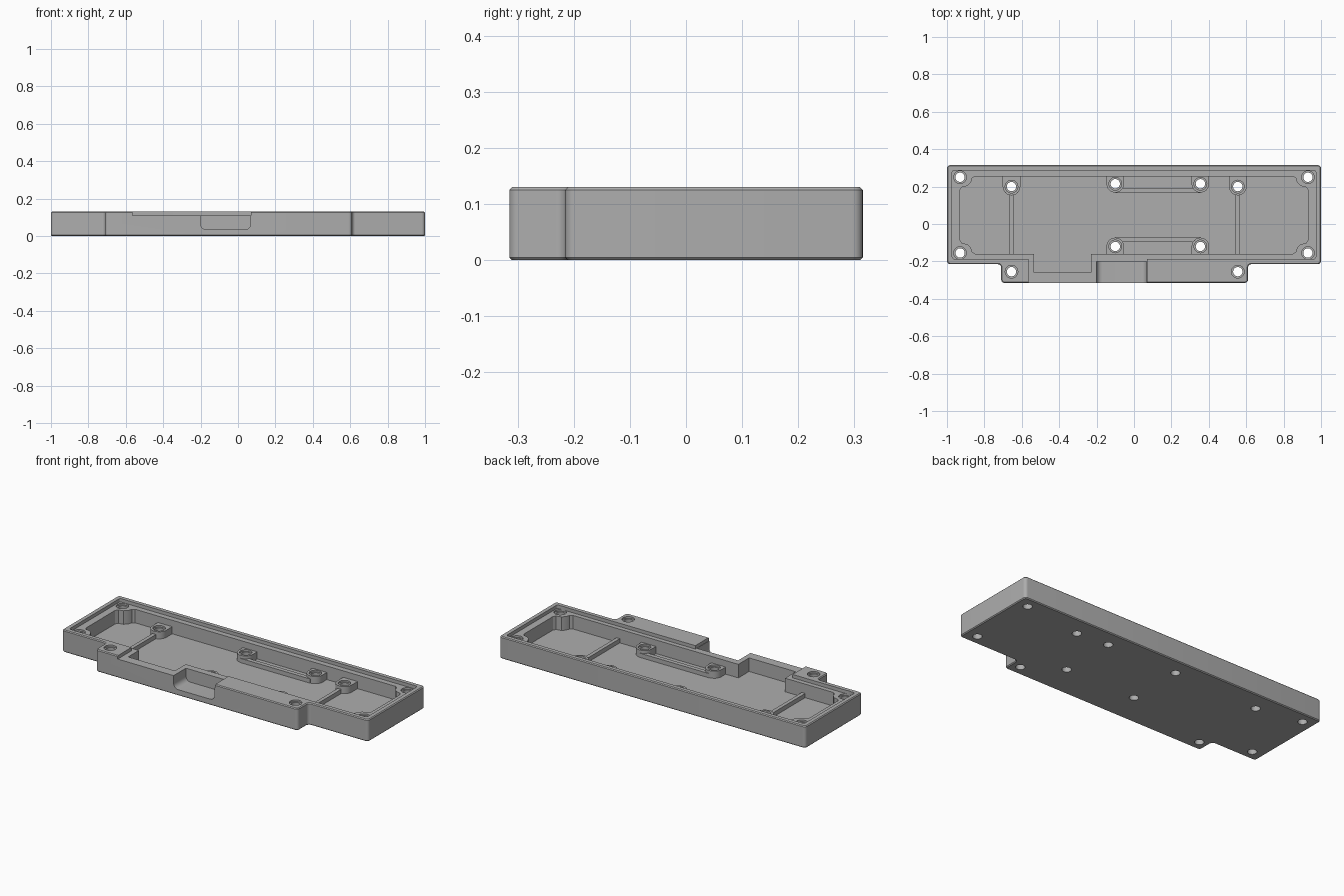
import bpy, bmesh, math
from mathutils import Vector

default = bpy.data.objects.get("Cube")
if default:
    bpy.data.objects.remove(default)

HEIGHT, LEDGE, FLOOR, BOSS, RIB = 0.13, 0.11, 0.03, 0.072, 0.055

grey = bpy.data.materials.new("mid grey")
grey.use_nodes = True
COLOUR = (0.42, 0.42, 0.42, 1)
grey.diffuse_color = COLOUR
grey.node_tree.nodes["Principled BSDF"].inputs["Base Color"].default_value = COLOUR


def rounded(points, radius, steps=6):
    """Round every corner of a closed outline."""
    result = []
    for i, p in enumerate(points):
        p = Vector(p)
        a = (Vector(points[i - 1]) - p).normalized()
        b = (Vector(points[(i + 1) % len(points)]) - p).normalized()
        half = a.angle(b) / 2
        reach = radius / math.tan(half)
        centre = p + (a + b).normalized() * radius / math.sin(half)
        start, end = p + a * reach - centre, p + b * reach - centre
        sweep = start.angle_signed(end)
        for k in range(steps + 1):
            t = -sweep * k / steps
            c, s = math.cos(t), math.sin(t)
            result.append(centre + Vector((start.x * c - start.y * s,
                                           start.x * s + start.y * c)))
    return result


def rect(x0, x1, y0, y1):
    return [(x0, y0), (x1, y0), (x1, y1), (x0, y1)]


def finish(bm, name):
    bmesh.ops.recalc_face_normals(bm, faces=bm.faces)
    mesh = bpy.data.meshes.new(name)
    bm.to_mesh(mesh)
    bm.free()
    mesh.materials.append(grey)
    obj = bpy.data.objects.new(name, mesh)
    bpy.context.collection.objects.link(obj)
    return obj


def prism(name, outline, z0, z1, chamfer=0):
    bm = bmesh.new()
    base = bm.faces.new([bm.verts.new((x, y, z0)) for x, y in outline])
    top = bmesh.ops.extrude_face_region(bm, geom=[base], use_keep_orig=True)["geom"]
    verts = [g for g in top if isinstance(g, bmesh.types.BMVert)]
    bmesh.ops.translate(bm, verts=verts, vec=(0, 0, z1 - z0))
    bmesh.ops.recalc_face_normals(bm, faces=bm.faces)
    if chamfer:
        rims = [e for e in bm.edges if abs(e.verts[0].co.z - e.verts[1].co.z) < 1e-6]
        bmesh.ops.bevel(bm, geom=rims, offset=chamfer, segments=1, affect="EDGES")
    return finish(bm, name)


def turned(name, x, y, profile, sides=24):
    """Stack of circles, given as (radius, z) pairs, closed at both ends."""
    bm = bmesh.new()
    rings = [[bm.verts.new((x + r * math.cos(math.tau * k / sides),
                            y + r * math.sin(math.tau * k / sides), z))
              for k in range(sides)] for r, z in profile]
    bm.faces.new(rings[0])
    bm.faces.new(rings[-1])
    for low, high in zip(rings, rings[1:]):
        for k in range(sides):
            n = (k + 1) % sides
            bm.faces.new((low[k], low[n], high[n], high[k]))
    return finish(bm, name)


def combine(tool, operation):
    tool.hide_render = True
    mod = tray.modifiers.new(operation.title(), "BOOLEAN")
    mod.operation, mod.solver, mod.object = operation, "EXACT", tool
    bpy.context.view_layer.objects.active = tray
    bpy.ops.object.modifier_apply(modifier=mod.name)
    bpy.data.objects.remove(tool)


# Outer body with the stepped front tab
body = [(-1, -0.215), (-0.71, -0.215), (-0.71, -0.315), (0.61, -0.315),
        (0.61, -0.215), (1, -0.215), (1, 0.315), (-1, 0.315)]
tray = prism("enclosure_tray", rounded(body, 0.018), 0, HEIGHT, 0.005)

# Recessed ledge inside the raised lip, and its opening at the front
combine(prism("ledge_cut", rounded(rect(-0.972, 0.972, -0.187, 0.287), 0.012),
              LEDGE, 0.2), "DIFFERENCE")
combine(prism("front_opening", rect(-0.565, 0.07, -0.4, -0.18), LEDGE, 0.2), "DIFFERENCE")

# Main pocket, stepping in around the corner screws
MID = 0.0475
corner = [(0.93, 0.135), (0.92, 0.15), (0.89, 0.156), (0.872, 0.175),
          (0.865, 0.197), (0.85, 0.2075)]
right = [(x, MID + d) for x, d in corner]
back = right + [(-x, y) for x, y in reversed(right)]
front = [(x, 2 * MID - y) for x, y in reversed(back)]
extension = [(-0.535, -0.16), (-0.535, -0.26), (-0.23, -0.26), (-0.23, -0.16)]
half = len(front) // 2
pocket = back + front[:half] + extension + front[half:]
combine(prism("pocket_cut", pocket, FLOOR, 0.2), "DIFFERENCE")

# Cable notch with rounded lower corners, turned to face the front
notch = prism("cable_notch", rounded(rect(-0.2, 0.068, 0.035, 0.25), 0.03), 0.2, 0.4)
for v in notch.data.vertices:
    x, y, z = v.co
    v.co = (x, -z, y)
notch.data.flip_normals()
bm = bmesh.new()
bm.from_mesh(notch.data)
bmesh.ops.recalc_face_normals(bm, faces=bm.faces)
bm.to_mesh(notch.data)
bm.free()
combine(notch, "DIFFERENCE")

# Floor ribs and rails joining the bosses
for x in (-0.655, 0.555):
    combine(prism("cross_rib", rect(x - 0.011, x + 0.011, -0.17, 0.2),
                  FLOOR - 0.01, RIB), "UNION")
for y in (0.178, -0.083):
    combine(prism("rail", rect(-0.1, 0.355, y - 0.0125, y + 0.0125),
                  FLOOR - 0.01, RIB), "UNION")

# Screw bosses tied into the nearest wall
bosses = [(-0.655, 0.2, 0.27), (0.555, 0.2, 0.27)]
bosses += [(x, y, w) for x in (-0.1, 0.355) for y, w in ((0.215, 0.27), (-0.12, -0.175))]
for x, y, wall in bosses:
    combine(turned("boss", x, y, [(0.047, FLOOR - 0.012), (0.047, BOSS)]), "UNION")
    combine(prism("boss_web", rect(x - 0.047, x + 0.047, min(y, wall), max(y, wall)),
                  FLOOR - 0.012, BOSS), "UNION")

# Through holes with a shallow countersink at the top
holes = [(x, y, BOSS) for x, y, w in bosses]
holes += [(x, y, LEDGE) for x in (-0.93, 0.93) for y in (0.25, -0.155)]
holes += [(x, -0.255, HEIGHT) for x in (-0.655, 0.555)]
for x, y, top in holes:
    combine(turned("screw_hole", x, y, [(0.025, -0.05), (0.025, top - 0.01),
                                        (0.034, top - 0.01), (0.034, top + 0.02)]),
            "DIFFERENCE")

# Single colour, smooth rounds with crisp edges
tray.data.materials.clear()
tray.data.materials.append(grey)
for face in tray.data.polygons:
    face.material_index = 0
bpy.ops.object.select_all(action="DESELECT")
tray.select_set(True)
bpy.context.view_layer.objects.active = tray
bpy.ops.object.shade_smooth_by_angle(angle=math.radians(30))
